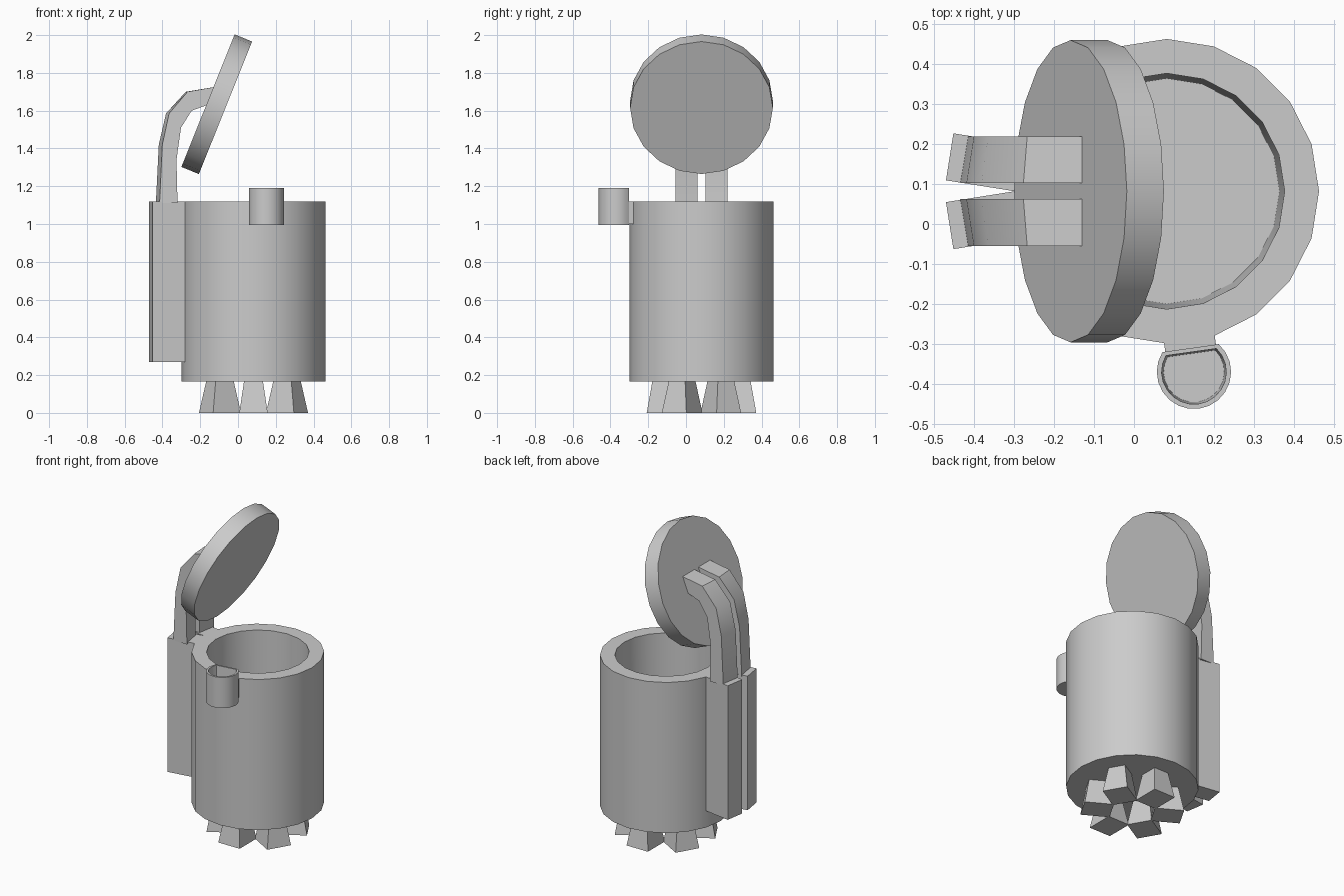
import bpy, bmesh
from math import sin, cos, pi, radians, acos
from mathutils import Matrix, Vector

if "Cube" in bpy.data.objects:
    bpy.data.objects.remove(bpy.data.objects["Cube"])

C = Vector((0.082, 0.082, 0))   # axis of the can
SIDES = 20


def loft(name, rings, matrix=Matrix(), smooth=False):
    """Skin equal-length rings of points and cap both ends."""
    bm = bmesh.new()
    loops = [[bm.verts.new(matrix @ Vector(p)) for p in r] for r in rings]
    n = len(rings[0])
    for a, b in zip(loops, loops[1:]):
        for i in range(n):
            j = (i + 1) % n
            bm.faces.new((a[i], a[j], b[j], b[i]))
    bm.faces.new(loops[0][::-1])
    bm.faces.new(loops[-1])
    bmesh.ops.recalc_face_normals(bm, faces=bm.faces)
    me = bpy.data.meshes.new(name)
    bm.to_mesh(me)
    bm.free()
    ob = bpy.data.objects.new(name, me)
    bpy.context.collection.objects.link(ob)
    if smooth:
        bpy.ops.object.select_all(action='DESELECT')
        ob.select_set(True)
        bpy.context.view_layer.objects.active = ob
        bpy.ops.object.shade_smooth_by_angle(angle=radians(30))
    return ob


def circle(r, z):
    return [(r * cos(2 * pi * i / SIDES), r * sin(2 * pi * i / SIDES), z)
            for i in range(SIDES)]


def rect(x0, x1, y0, y1, z):
    return [(x0, y0, z), (x1, y0, z), (x1, y1, z), (x0, y1, z)]


def d_shape(r, flat, z, n=16):
    # circle cut by a flat on the +x side
    h = acos(flat / r)
    return [(r * cos(h + (2 * pi - 2 * h) * i / n),
             r * sin(h + (2 * pi - 2 * h) * i / n), z) for i in range(n + 1)]


def turn(centre, deg):
    return Matrix.Translation(centre) @ Matrix.Rotation(radians(deg), 4, 'Z')


# hollow can body
loft("can_body", [circle(0.381, 0.165), circle(0.381, 1.12),
                  circle(0.295, 1.12), circle(0.282, 0.25)],
     Matrix.Translation(C), True)

# open, tilted lid
loft("lid", [circle(0.378, -0.05), circle(0.378, 0.05)],
     Matrix.Translation((-0.1125, 0.082, 1.634)) @ Matrix.Rotation(radians(111.9), 4, 'Y'), True)

# six flared feet in a ring
for k in range(6):
    loft(f"foot_{k + 1}", [rect(0.12, 0.29, -0.075, 0.075, 0),
                           rect(0.15, 0.26, -0.05, 0.05, 0.168)],
         turn(C, 30 + 60 * k))

# back blocks pulled out of two neighbouring facets, each with a hinge arm
outer = [(-.425, 1.11), (-.41, 1.42), (-.373, 1.585), (-.272, 1.70), (-.125, 1.725)]
inner = [(-.33, 1.11), (-.335, 1.34), (-.31, 1.51), (-.25, 1.60), (-.135, 1.64)]
for side, tag in ((1, "rear"), (-1, "front")):
    loft(f"back_block_{tag}", [rect(0.36, 0.55, -0.0595, 0.0595, 0.27),
                               rect(0.36, 0.55, -0.0595, 0.0595, 1.12)],
         turn(C, 180 - 9 * side))
    rings = []
    for (xo, zo), (xi, zi) in zip(outer, inner):
        s = 0.01 * (-0.13 - xo) / 0.3
        y0, y1 = C.y + side * 0.02, C.y + side * 0.137
        rings.append([(xo - s, y0, zo), (xo + s, y1, zo),
                      (xi + s, y1, zi), (xi - s, y0, zi)])
    loft(f"hinge_arm_{tag}", rings, smooth=True)

# small side cup with a flat back, and its mount
cup = turn((0.15, -0.37, 0), 98)
loft("side_cup", [d_shape(0.093, 0.06, 0.995), d_shape(0.093, 0.06, 1.19),
                  d_shape(0.081, 0.05, 1.19), d_shape(0.076, 0.046, 1.03)], cup, True)
loft("cup_mount", [rect(0.05, 0.1, -0.064, 0.064, 1.0),
                   rect(0.05, 0.1, -0.064, 0.064, 1.118)], cup)
